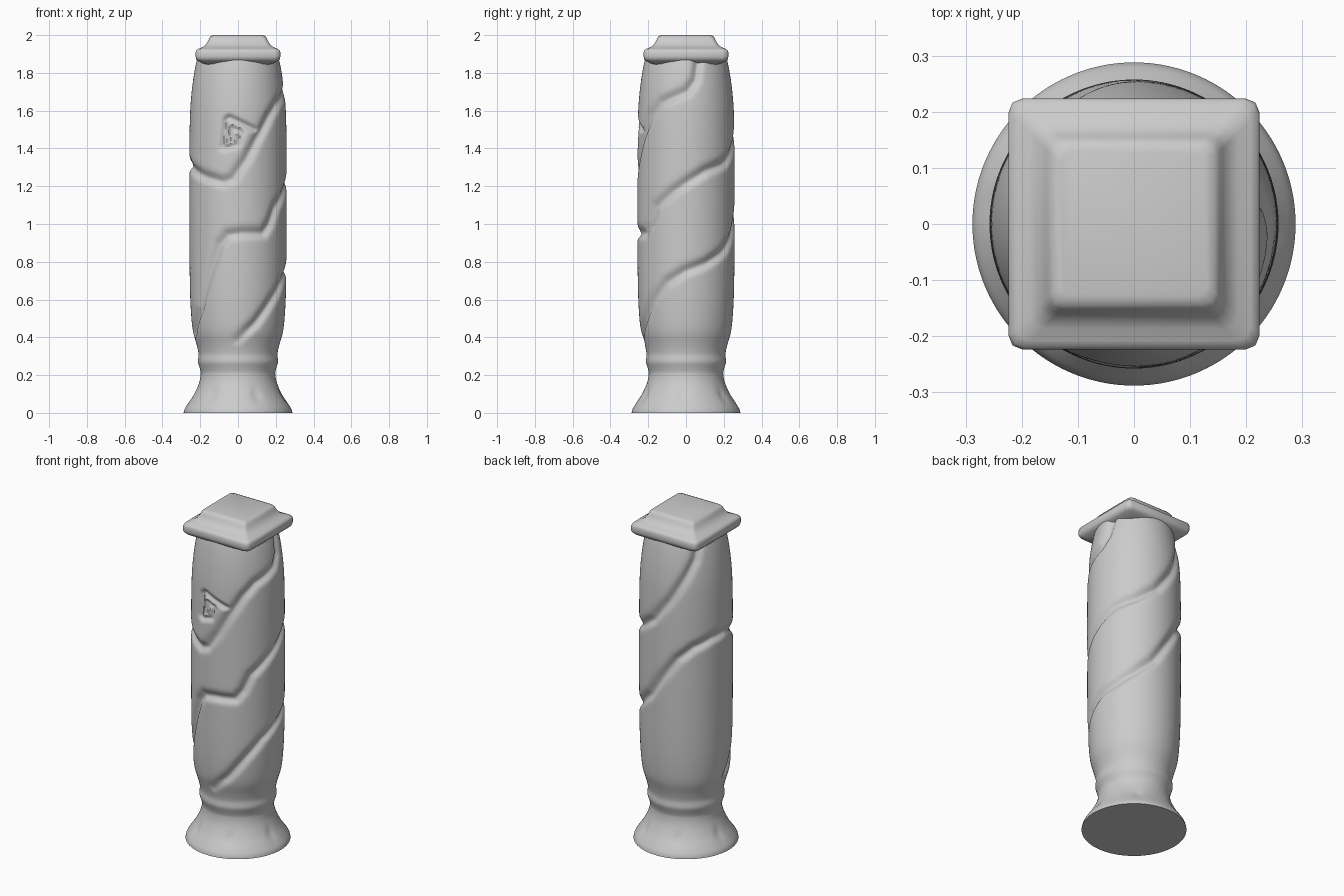
import bpy, bmesh, math

if "Cube" in bpy.data.objects:
    bpy.data.objects.remove(bpy.data.objects["Cube"])

R = 0.255


def finish(name, bm, angle):
    bmesh.ops.recalc_face_normals(bm, faces=bm.faces)
    me = bpy.data.meshes.new(name)
    bm.to_mesh(me)
    bm.free()
    ob = bpy.data.objects.new(name, me)
    bpy.context.collection.objects.link(ob)
    bpy.ops.object.select_all(action='DESELECT')
    ob.select_set(True)
    bpy.context.view_layer.objects.active = ob
    bpy.ops.object.shade_smooth_by_angle(angle=math.radians(angle))
    return ob


def loft(name, rings, angle):
    bm = bmesh.new()
    loops = [[bm.verts.new(p) for p in ring] for ring in rings]
    n = len(loops[0])
    for a, b in zip(loops, loops[1:]):
        for i in range(n):
            j = (i + 1) % n
            bm.faces.new((a[i], a[j], b[j], b[i]))
    bm.faces.new(loops[0][::-1])
    bm.faces.new(loops[-1])
    return finish(name, bm, angle)


def smooth(pts, v):
    """Catmull-Rom style interpolation of (key, value) pairs."""
    k = 0
    while k < len(pts) - 2 and v > pts[k + 1][0]:
        k += 1
    (x0, y0), (x1, y1) = pts[k], pts[k + 1]
    xa, ya = pts[max(k - 1, 0)]
    xb, yb = pts[min(k + 2, len(pts) - 1)]
    h = x1 - x0
    m0, m1 = (y1 - ya) / (x1 - xa) * h, (yb - y0) / (xb - x0) * h
    t = (v - x0) / h
    return ((2*t**3 - 3*t*t + 1) * y0 + (t**3 - 2*t*t + t) * m0
            + (3*t*t - 2*t**3) * y1 + (t**3 - t*t) * m1)


# Turned profile of foot and shaft: (height, radius)
profile = [(0, .288), (.02, .283), (.05, .265), (.1, .233), (.16, .206), (.21, .197),
           (.235, .202), (.27, .212), (.31, .209), (.35, .216), (.43, .238), (.52, .248),
           (.65, .254), (.9, .257), (1.4, .257), (1.6, .253), (1.72, .243), (1.82, .228), (1.9, .21)]

# Carved folds on the unrolled shaft: (angle in degrees, height)
fold_a = [(-90, .38), (-66, .48), (-45, .59), (-23, .69), (0, .75), (25, .79), (50, .85),
          (75, .94), (95, 1.07), (115, 1.19), (135, 1.26), (160, 1.3), (185, 1.31), (225, 1.25),
          (252, 1.22), (264, 1.24), (280, 1.34), (294, 1.45), (312, 1.57), (328, 1.64),
          (345, 1.67), (362, 1.7), (373, 1.76), (379, 1.88)]
fold_b = [(192, .42), (217, .55), (235, .75), (248, .89), (258, .94), (275, .95), (302, .95),
          (312, 1.0), (322, 1.09), (345, 1.17), (362, 1.22), (385, 1.28), (413, 1.32),
          (440, 1.4), (465, 1.54), (485, 1.68), (498, 1.78), (505, 1.88)]
scroll = [(292, 1.5), (277, 1.53), (259, 1.565), (255, 1.55), (251, 1.41), (254, 1.4),
          (270, 1.42), (274, 1.49), (263, 1.51), (261, 1.44)]

segs = []
for line, depth, width in ((fold_a, .021, .022), (fold_b, .021, .022), (scroll, .018, .014)):
    u = [(math.radians(a) * R, z) for a, z in line]
    for turn in (-1, 0, 1):
        s = turn * 2 * math.pi * R
        segs += [(p[0] + s, p[1], q[0] + s, q[1], depth, width) for p, q in zip(u, u[1:])
                 if -.2 < max(p[0], q[0]) + s and min(p[0], q[0]) + s < 1.8]


def carve(u, z):
    best = 0
    for x0, z0, x1, z1, depth, width in segs:
        if z < min(z0, z1) - .09 or z > max(z0, z1) + .09:
            continue
        if u < min(x0, x1) - .09 or u > max(x0, x1) + .09:
            continue
        dx, dz = x1 - x0, z1 - z0
        t = ((u - x0) * dx + (z - z0) * dz) / (dx * dx + dz * dz)
        t = max(0, min(1, t))
        ex, ez = u - x0 - t * dx, z - z0 - t * dz
        # Folds fall steeply from below and fade out gently above
        w = width if dx * ez - dz * ex < 0 else width * 1.4
        best = max(best, depth * math.exp(-(ex * ex + ez * ez) / (w * w)))
    return best


# Shaft with flared foot
N, M = 160, 240
rings = []
for j in range(M + 1):
    z = 1.9 * j / M
    base = smooth(profile, z)
    fade = max(0, min(1, (z - .33) / .12))
    ring = []
    for i in range(N):
        a = 2 * math.pi * i / N
        r = base - carve(a * R, z) * fade
        # Shallow dents around the foot
        r -= .007 * max(0, math.cos(6 * a + .6)) ** 4 * math.exp(-((z - .09) / .04) ** 2)
        ring.append((r * math.cos(a), r * math.sin(a), z))
    rings.append(ring)
loft("carved_shaft", rings, 50)


# Square cap with clipped corners: (height, half width, corner cut)
cap = [(1.835, .15, .06), (1.85, .185, .045), (1.862, .211, .032), (1.872, .221, .028),
       (1.885, .224, .026), (1.91, .224, .026), (1.921, .22, .026), (1.928, .208, .025),
       (1.937, .186, .024), (1.95, .17, .024), (1.97, .158, .024), (1.985, .152, .023),
       (1.995, .144, .022), (2.0, .13, .02)]


def square(z, h, c):
    ring = []
    for q in range(4):
        ca, sa = round(math.cos(q * math.pi / 2)), round(math.sin(q * math.pi / 2))
        for x, y in ((h, h - c), (h - c * .29, h - c * .29), (h - c, h)):
            ring.append((x * ca - y * sa, x * sa + y * ca, z))
    return ring


loft("square_cap", [square(*c) for c in cap], 50)
